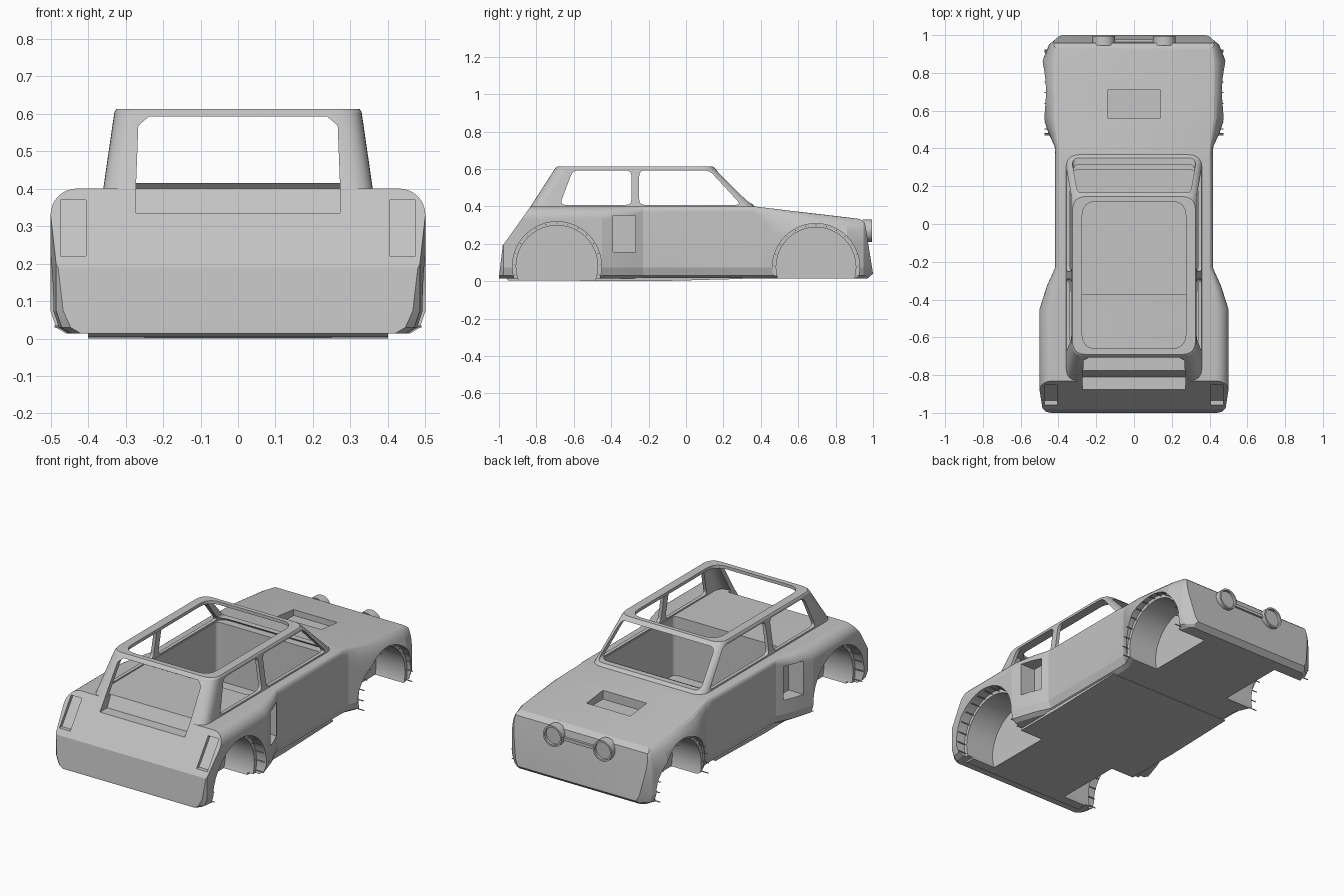
import bpy, bmesh, math
from mathutils import Vector

if "Cube" in bpy.data.objects:
    bpy.data.objects.remove(bpy.data.objects["Cube"])

grey = bpy.data.materials.new("body_grey")
grey.diffuse_color = (0.55, 0.55, 0.55, 1)
grey.use_nodes = True
grey.node_tree.nodes["Principled BSDF"].inputs["Base Color"].default_value = grey.diffuse_color


def finish(name, bm):
    bmesh.ops.recalc_face_normals(bm, faces=bm.faces[:])
    me = bpy.data.meshes.new(name)
    bm.to_mesh(me)
    bm.free()
    ob = bpy.data.objects.new(name, me)
    bpy.context.collection.objects.link(ob)
    me.materials.append(grey)
    return ob


def loft(name, rings, bm=None):
    """Closed solid through equal-length rings of 3D points."""
    bm = bmesh.new()
    vs = [[bm.verts.new(p) for p in r] for r in rings]
    n = len(rings[0])
    for a, b in zip(vs, vs[1:]):
        for i in range(n):
            j = (i + 1) % n
            bm.faces.new((a[i], a[j], b[j], b[i]))
    bm.faces.new(vs[0][::-1])
    bm.faces.new(vs[-1])
    return finish(name, bm)


def prism(name, pts, axis, a, b):
    """Extrude a 2D outline along x (y,z), y (x,z) or z (x,y)."""
    put = {'x': lambda p, t: (t, p[0], p[1]),
           'y': lambda p, t: (p[0], t, p[1]),
           'z': lambda p, t: (p[0], p[1], t)}[axis]
    return loft(name, [[put(p, t) for p in pts] for t in (a, b)])


def rect(u0, u1, v0, v1):
    return [(u0, v0), (u1, v0), (u1, v1), (u0, v1)]


def circle(u, v, r, n=48):
    return [(u + r * math.cos(2 * math.pi * i / n),
             v + r * math.sin(2 * math.pi * i / n)) for i in range(n)]


def rounded(pts, d, steps=6):
    """Round every corner of an outline by distance d."""
    out = []
    for i, p in enumerate(pts):
        p = Vector(p)
        a, b = Vector(pts[i - 1]), Vector(pts[(i + 1) % len(pts)])
        a = p + (a - p).normalized() * d
        b = p + (b - p).normalized() * d
        for k in range(steps + 1):
            t = k / steps
            out.append(tuple(a * (1 - t) ** 2 + p * 2 * t * (1 - t) + b * t * t))
    return out


def cut(ob, cutter):
    m = ob.modifiers.new("cut", 'BOOLEAN')
    m.operation = 'DIFFERENCE'
    m.solver = 'EXACT'
    m.object = cutter
    bpy.context.view_layer.objects.active = ob
    bpy.ops.object.modifier_apply(modifier=m.name)
    bpy.data.objects.remove(cutter, do_unlink=True)


def slice_off(ob, p, q):
    """Trim the solid along the y-z line p to q."""
    bm = bmesh.new()
    bm.from_mesh(ob.data)
    r = bmesh.ops.bisect_plane(bm, geom=bm.verts[:] + bm.edges[:] + bm.faces[:],
                               plane_co=(0, *p), plane_no=(0, q[1] - p[1], p[0] - q[0]),
                               clear_outer=True)
    edges = [e for e in r['geom_cut'] if isinstance(e, bmesh.types.BMEdge)]
    bmesh.ops.edgenet_fill(bm, edges=edges)
    bmesh.ops.recalc_face_normals(bm, faces=bm.faces[:])
    bm.to_mesh(ob.data)
    bm.free()


# Lower body: sections along the length (y, half width, top half width, top z, shoulder z)
stations = [(-1.0, .46, .42, .40, .33), (-.975, .485, .425, .40, .33),
            (-.88, .50, .43, .40, .33), (-.45, .50, .43, .40, .33),
            (-.33, .462, .42, .40, .34), (-.23, .417, .395, .40, .37),
            (.36, .417, .395, .40, .37), (.41, .42, .40, .394, .32),
            (.48, .452, .405, .386, .24), (.56, .48, .41, .376, .20),
            (.70, .487, .41, .36, .20), (.86, .487, .41, .341, .20),
            (.95, .45, .405, .33, .20), (1.0, .39, .37, .324, .20)]


def section(y, w, wt, zt, zs, zb=.014):
    half = [(w - .04, zb), (w - .015, zb + .015), (w, zb + .06)]
    for k in range(9):
        t = math.pi / 2 * k / 8
        half.append((wt + (w - wt) * math.cos(t), zs + (zt - zs) * math.sin(t)))
    return [(x, y, z) for x, z in half] + [(-x, y, z) for x, z in half[::-1]]


body = loft("lower_body", [section(*s) for s in stations])

# Sloped tail and raked nose
for p, q in (((-.83, .40), (-.98, .19)), ((-.98, .19), (-1.0, .02)),
             ((1.0, .04), (.957, .31)), ((.957, .31), (.93, .332)),
             ((.965, .01), (1.0, .04))):
    slice_off(body, p, q)

# Floor pan
floor = prism("floor_pan", [(-.97, .02), (-.95, .004), (-.15, .0), (.3, .012), (.3, .02)],
              'x', -.40, .40)

# Wheel wells with a stepped arch lip, side vents and tail lamp pockets
arches = [(-.69, .08, .238, .50), (.695, .075, .233, .485)]
for s in (-1, 1):
    for y, z, r, w in arches:
        cut(body, prism("well_cutter", circle(y, z, r - .02), 'x', s * .25, s * .6))
        cut(body, prism("lip_cutter", circle(y, z, r), 'x', s * .435, s * .61))
        cut(floor, prism("floor_cutter", circle(y, z, r - .02), 'x', s * .25, s * .6))
    cut(body, prism("vent_cutter", rect(-.39, -.27, .155, .35), 'x', s * .385, s * .6))
    cut(body, prism("lamp_cutter", [(-1.05, .22), (-.935, .22), (-.827, .37), (-1.05, .37)],
                    'x', s * .405, s * .474))

# Cabin tub, bonnet recess and rear hatch notch
cut(body, prism("tub_cutter", rounded(rect(-.335, .335, -.37, .285), .03), 'z', .06, .6))
cut(body, prism("bonnet_cutter", rect(-.14, .14, .56, .71), 'z', .325, .6))
cut(body, prism("hatch_cutter", [(-1.05, .335), (-.81, .335), (-.77, .41), (-.77, .5),
                                 (-1.05, .5)], 'x', -.272, .272))


# Cabin frame: hollow tapered shell with open roof
def ring(x, y0, y1, z, r):
    return [(px, py, z) for px, py in rounded(rect(-x, x, y0, y1), r, 8)]


cabin = loft("cabin_frame", [ring(.36, -.833, .37, .396, .07), ring(.33, -.70, .155, .603, .07),
                             ring(.325, -.69, .145, .612, .07)])
cut(cabin, loft("hollow_cutter", [ring(.342, -.81, .35, .38, .06),
                                  ring(.312, -.675, .138, .594, .06)]))
cut(cabin, prism("roof_cutter", rounded(rect(-.275, .275, -.66, .12), .08), 'z', .55, .7))
# Side windows, windscreen and rear window
side_windows = [[(-.675, .408), (-.292, .408), (-.292, .592), (-.605, .592)],
                [(-.25, .408), (.295, .408), (.125, .592), (-.25, .592)]]
for pts in side_windows:
    cut(cabin, prism("window_cutter", rounded(pts, .03), 'x', -.6, .6))
cut(cabin, prism("windscreen_cutter",
                 rounded([(-.33, .415), (.33, .415), (.298, .592), (-.298, .592)], .03),
                 'y', .06, .5))
cut(cabin, prism("rear_window_cutter",
                 [(-.25, .335), (.25, .335), (.274, .36), (.266, .568), (.238, .592),
                  (-.238, .592), (-.266, .568), (-.274, .36)], 'y', -1.0, -.6))

parts = [body, floor, cabin]

# Round lamps on the nose with a joining bar
for s, side in ((-1, "left"), (1, "right")):
    lamp = prism(side + "_nose_lamp", circle(s * .16, .27, .06, 32), 'y', .945, .995)
    cut(lamp, prism("lamp_cutter", circle(s * .16, .27, .05, 32), 'y', .98, 1.1))
    parts.append(lamp)
bar = prism("lamp_bar", rect(-.105, .105, .255, .272), 'y', .95, .978)

# Thin pins around the arch lips
for s, side in ((-1, "left"), (1, "right")):
    for (y, z, r, w), end in zip(arches, ("rear", "front")):
        for k in range(15):
            a = math.radians(-12 + 204 * k / 14)
            cy, cz = y + (r - .008) * math.cos(a), z + (r - .008) * math.sin(a)
            prism(side + "_" + end + "_arch_pin", circle(cy, cz, .003, 5), 'x',
                  s * .43, s * (w - .01))

# Smooth the curved panels, keep the creases
for ob in parts:
    bpy.ops.object.select_all(action='DESELECT')
    ob.select_set(True)
    bpy.context.view_layer.objects.active = ob
    bpy.ops.object.shade_smooth_by_angle(angle=math.radians(16))
